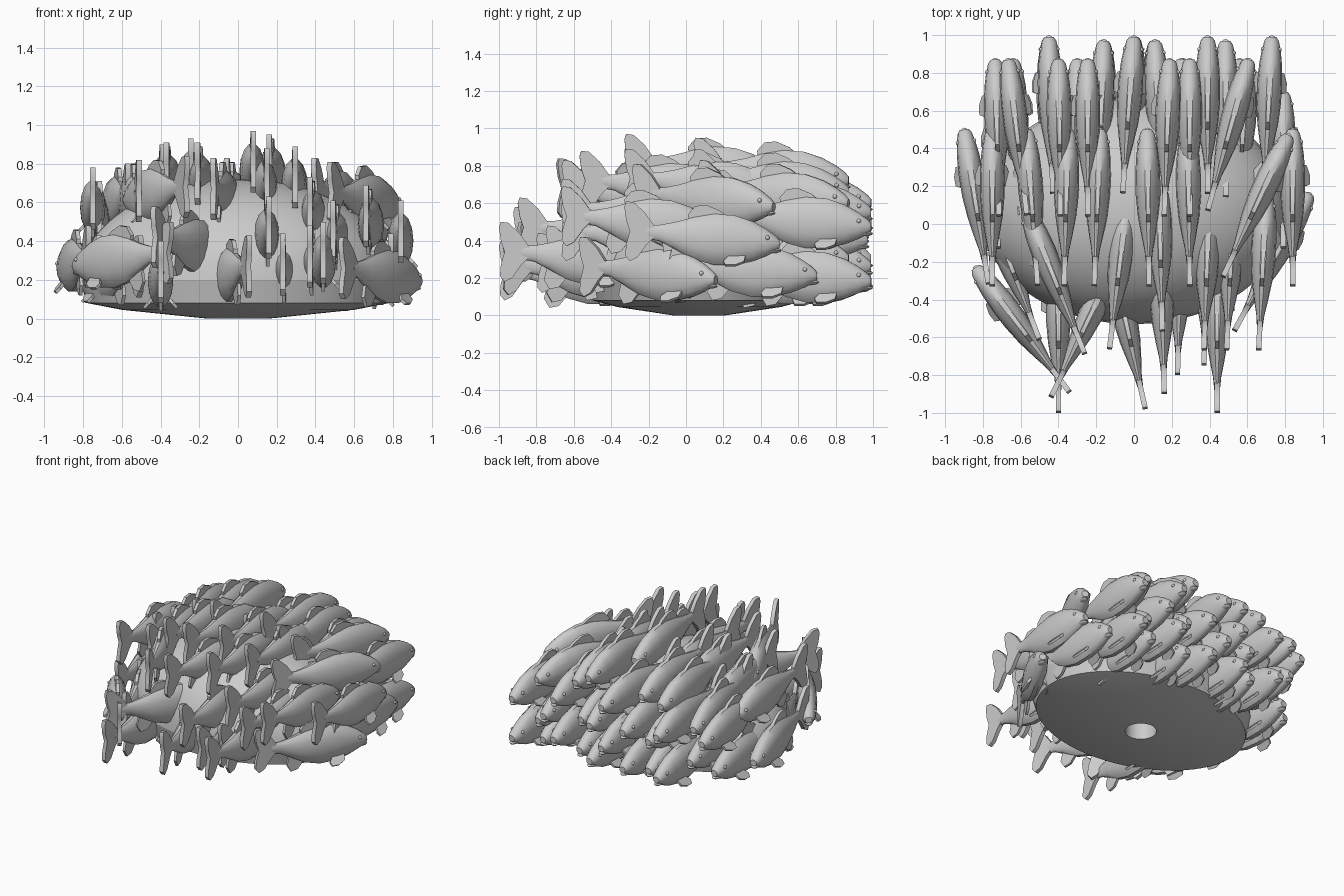
import bpy, bmesh, math
from mathutils import Vector, Matrix

cube = bpy.data.objects.get("Cube")
if cube:
    bpy.data.objects.remove(cube)

grey = bpy.data.materials.new("stone grey")
grey.use_nodes = True
COLOUR = (0.6, 0.6, 0.6, 1)
grey.diffuse_color = COLOUR
grey.node_tree.nodes["Principled BSDF"].inputs["Base Color"].default_value = COLOUR


def add_object(name, mesh, angle=None):
    ob = bpy.data.objects.new(name, mesh)
    bpy.context.collection.objects.link(ob)
    if angle:
        mesh.materials.append(grey)
        bpy.ops.object.select_all(action='DESELECT')
        ob.select_set(True)
        bpy.context.view_layer.objects.active = ob
        bpy.ops.object.shade_smooth_by_angle(angle=math.radians(angle))
    return ob


def bridge(bm, a, b):
    n = len(a)
    for i in range(n):
        bm.faces.new((a[i], a[(i + 1) % n], b[(i + 1) % n], b[i]))


# Oval dome with a shallow dished underside and a round socket
def build_base():
    bm = bmesh.new()
    rx, ry, cy, sides = 0.82, 0.6, 0.07, 64
    profile = [(0.73, 0.045), (0.95, 0.08), (1, 0.2)]
    for k in range(2, 18):
        a = k * math.pi / 36
        profile.append((math.cos(a), 0.2 + 0.52 * math.sin(a)))

    def ring(sx, sy, z):
        return [bm.verts.new((sx * math.cos(t), cy + sy * math.sin(t), z))
                for t in (i * math.tau / sides for i in range(sides))]

    rings = [ring(0.105, 0.105, 0.2), ring(0.105, 0.105, 0), ring(0.16, 0.14, 0)]
    rings += [ring(rx * r, ry * r, z) for r, z in profile]
    for a, b in zip(rings, rings[1:]):
        bridge(bm, a, b)
    bm.faces.new(rings[0])
    bm.faces.new(rings[-1])
    bmesh.ops.recalc_face_normals(bm, faces=bm.faces)
    mesh = bpy.data.meshes.new("dome_base")
    bm.to_mesh(mesh)
    add_object("dome_base", mesh, 16)


# Thin fin cut from an outline in the side plane, then placed by a matrix
def add_fin(bm, outline, thick, place=Matrix()):
    sides = [[bm.verts.new(place @ Vector((s * thick / 2, y, z))) for y, z in outline]
             for s in (-1, 1)]
    bm.faces.new(sides[0])
    bm.faces.new(sides[1][::-1])
    bridge(bm, sides[0], sides[1])


# One fish with its nose at the origin, swimming towards +y
def build_fish():
    bm = bmesh.new()
    # Body stations: distance behind nose, centre height, half height, half width
    stations = [(0, 0, .022, .024), (.02, .004, .042, .038), (.07, .01, .074, .05),
                (.14, .016, .108, .06), (.24, .022, .136, .066), (.35, .026, .14, .065),
                (.46, .032, .115, .055), (.56, .046, .074, .038), (.64, .06, .045, .022),
                (.71, .068, .038, .015)]
    sides = 14
    rings = []
    for d, zc, h, w in stations:
        rings.append([bm.verts.new((w * math.cos(t), -d, zc + h * math.sin(t)))
                      for t in (i * math.tau / sides for i in range(sides))])
    for a, b in zip(rings, rings[1:]):
        bridge(bm, a, b)
    bm.faces.new(rings[0])
    bm.faces.new(rings[-1])

    # Forked tail, dorsal and anal fins
    add_fin(bm, [(-.67, .1), (-.72, .17), (-.78, .225), (-.82, .23), (-.83, .2), (-.82, .13),
                 (-.8, .07), (-.82, .0), (-.825, -.06), (-.8, -.09), (-.76, -.07),
                 (-.71, 0), (-.67, .04)], .028)
    add_fin(bm, [(-.27, .14), (-.32, .18), (-.39, .21), (-.45, .205), (-.49, .16),
                 (-.48, .09)], .022)
    add_fin(bm, [(-.46, -.06), (-.51, -.12), (-.56, -.13), (-.59, -.08), (-.57, 0)], .018)

    # Paired pectoral fins, eyes, and the lower jaw
    paddle = [(.02, .02), (.01, -.035), (-.04, -.06), (-.09, -.06), (-.1, -.03), (-.06, .02)]
    for s in (-1, 1):
        place = Matrix.Translation((s * .045, -.2, -.07)) @ Matrix.Rotation(
            -s * math.radians(42), 4, 'Y')
        add_fin(bm, paddle, .016, place)
        bmesh.ops.create_uvsphere(bm, u_segments=10, v_segments=6, radius=.012,
                                  matrix=Matrix.Translation((s * .043, -.065, .035)))
    jaw = Matrix.Translation((0, -.035, -.033)) @ Matrix.Diagonal((.028, .045, .014, 1))
    bmesh.ops.create_uvsphere(bm, u_segments=12, v_segments=6, radius=1, matrix=jaw)
    bmesh.ops.recalc_face_normals(bm, faces=bm.faces)
    mesh = bpy.data.meshes.new("fish")
    bm.to_mesh(mesh)
    return mesh


build_base()
fish_mesh = build_fish()
LENGTH = 0.83
count = 0


# A shoal row: nose y, then (nose x, sideways swing of the tail, nose z) per fish
def shoal(y, *fish):
    global count
    for x, swing, z in fish:
        count += 1
        ob = add_object(f"fish_{count:02d}", fish_mesh, 40 if count == 1 else None)
        ob.location = (x, y, z)
        ob.rotation_euler.z = math.asin(swing / LENGTH)


# Upper layer over the dome
shoal(.5, (-.9, .13, .25), (-.75, 0, .55), (-.57, .06, .59), (-.35, -.02, .68),
      (-.18, -.03, .68), (.07, .01, .74), (.285, .01, .66), (.84, 0, .38))
shoal(.47, (.82, -.35, .58))

# Middle layer at the back
shoal(.87, (-.735, .02, .48), (-.667, .1, .57), (-.4, .01, .67), (-.245, 0, .7),
      (.19, -.03, .72), (.295, 0, .66), (.61, -.22, .6))

# Stacked leading columns
shoal(.99, (-.45, .02, .5), (0, -.06, .6), (.39, 0, .55), (.73, -.04, .47),
      (-.45, 0, .19), (0, 0, .3), (.39, 0, .26), (.73, -.04, .18))
shoal(.97, (-.16, -.03, .45), (.11, .04, .43), (.485, 0, .4), (-.16, 0, .18), (.11, 0, .17))

# Low layer at the back, under the middle one
shoal(.87, (-.64, .04, .32), (-.3, 0, .38), (-.3, 0, .17), (.25, 0, .4),
      (.26, 0, .17), (.6, -.05, .3), (.56, 0, .17))

# Low flanks
shoal(.7, (-.72, 0, .2), (.79, 0, .21))
shoal(.16, (-.8, .3, .2), (.93, -.4, .19), (.7, -.04, .46), (-.03, -.1, .6),
      (.4, -.03, .5), (.53, -.04, .38))
shoal(.08, (-.57, .31, .61), (.4, -.03, .25))
shoal(.26, (.13, .02, .65))

# Trailing fish at the front
shoal(-.17, (-.12, .18, .2), (.44, 0, .27), (-.08, -.36, .35), (-.4, 0, .17))
shoal(-.07, (.14, .02, .4))
shoal(.03, (.25, -.02, .21))
shoal(-.23, (-.84, .5, .27))
